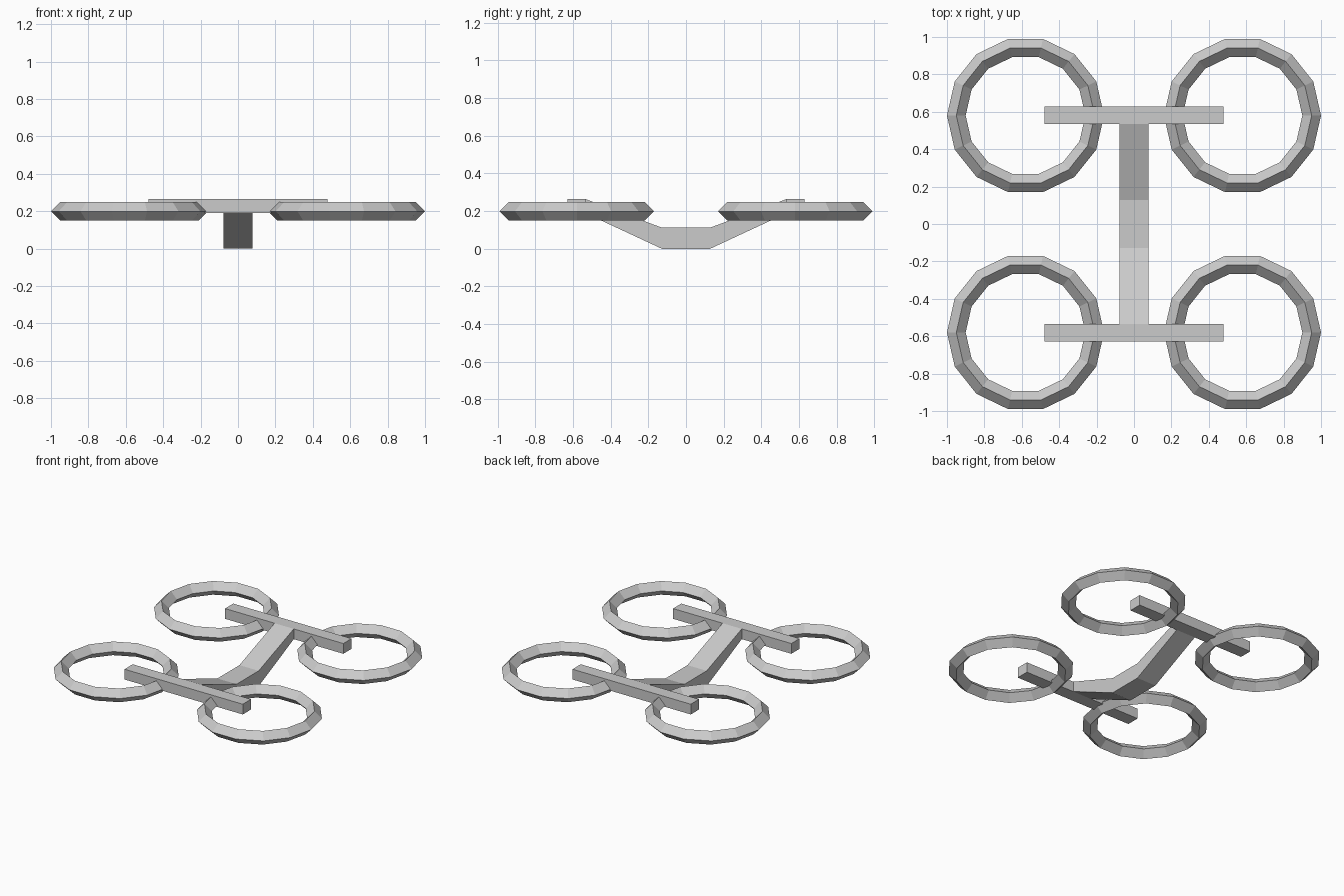
import bpy, bmesh

if "Cube" in bpy.data.objects:
    bpy.data.objects.remove(bpy.data.objects["Cube"])

ARM_W, BAR_HALF = 0.078, 0.479
RING_X, RING_Y, RING_Z = 0.58, 0.58, 0.199


def make_frame():
    # Dropped spine in side profile: (y, bottom z, top z)
    half = [(0.128, 0.0, 0.112), (0.534, 0.189, 0.264), (0.629, 0.189, 0.264)]
    stations = [(-y, b, t) for y, b, t in reversed(half)] + half
    bm = bmesh.new()
    loops = []
    for y, b, t in stations:
        loops.append([bm.verts.new(p) for p in
                      ((-ARM_W, y, b), (ARM_W, y, b), (ARM_W, y, t), (-ARM_W, y, t))])
    for l0, l1 in zip(loops, loops[1:]):
        for i in range(4):
            j = (i + 1) % 4
            bm.faces.new((l0[i], l0[j], l1[j], l1[i]))
    bm.faces.new(loops[0])
    bm.faces.new(loops[-1])
    bmesh.ops.recalc_face_normals(bm, faces=bm.faces[:])

    # Cross bars pulled out of the side faces at both ends
    sides = [f for f in bm.faces
             if abs(f.normal.x) > 0.9 and abs(f.calc_center_median().y) > 0.55]
    for f in bmesh.ops.extrude_discrete_faces(bm, faces=sides)["faces"]:
        for v in f.verts:
            v.co.x = BAR_HALF if v.co.x > 0 else -BAR_HALF
    bmesh.ops.recalc_face_normals(bm, faces=bm.faces[:])
    mesh = bpy.data.meshes.new("frame")
    bm.to_mesh(mesh)
    bm.free()
    bpy.context.collection.objects.link(bpy.data.objects.new("frame", mesh))


make_frame()

# Four rotor guard rings with a diamond cross-section
for y_name, sy in (("front", -1), ("back", 1)):
    for x_name, sx in (("left", -1), ("right", 1)):
        bpy.ops.mesh.primitive_torus_add(
            major_segments=14, minor_segments=4, major_radius=0.37,
            minor_radius=0.05, location=(sx * RING_X, sy * RING_Y, RING_Z))
        bpy.context.object.name = f"rotor_ring_{y_name}_{x_name}"
